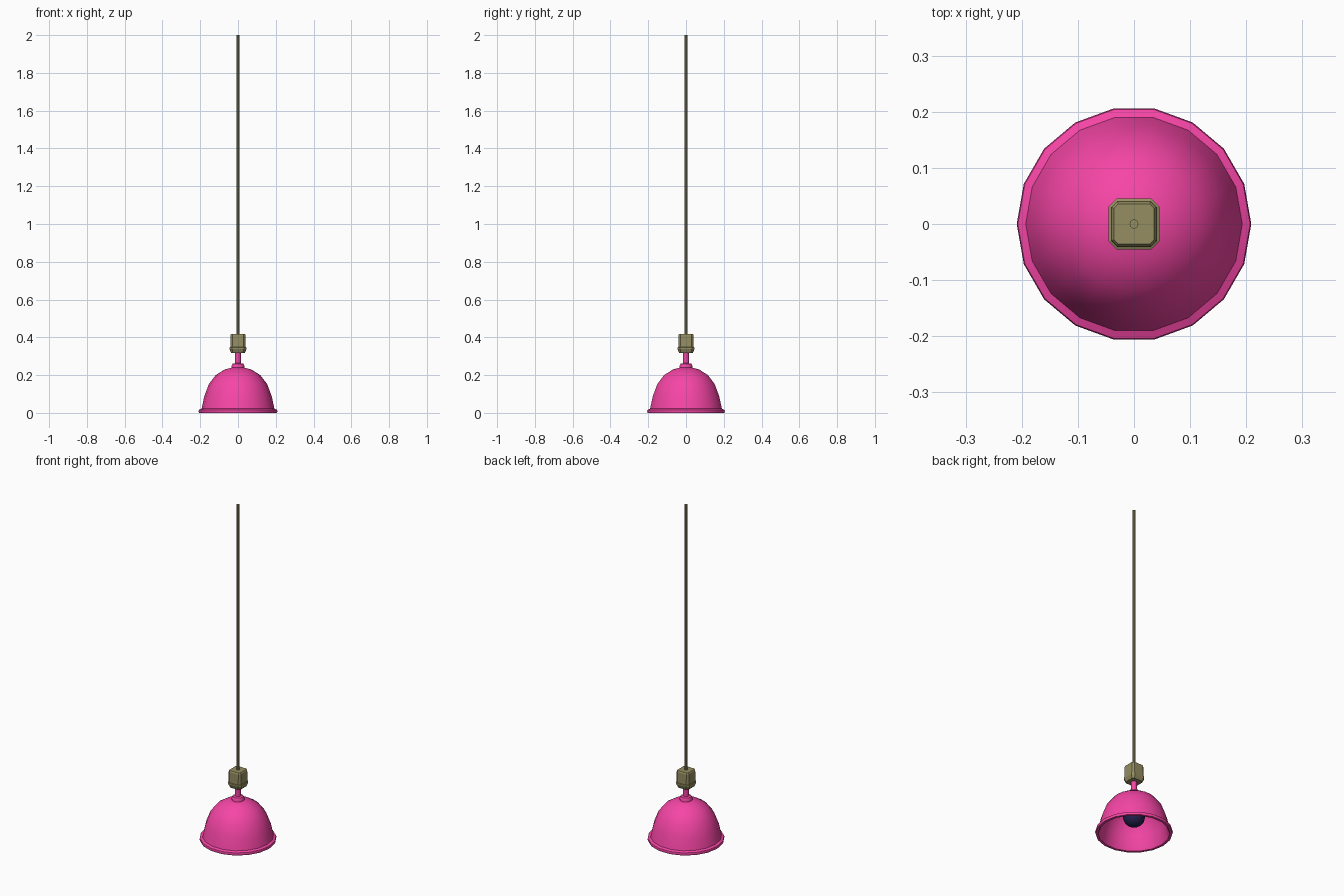
import bpy, bmesh, math

if "Cube" in bpy.data.objects:
    bpy.data.objects.remove(bpy.data.objects["Cube"])

def material(name, rgb):
    m = bpy.data.materials.new(name)
    m.diffuse_color = (*rgb, 1)
    m.use_nodes = True
    m.node_tree.nodes["Principled BSDF"].inputs["Base Color"].default_value = m.diffuse_color
    return m

pink = material("pink", (0.92, 0.06, 0.38))
olive = material("olive", (0.30, 0.27, 0.12))
navy = material("navy", (0.02, 0.015, 0.08))

def finish(name, bm, mat, angle=35):
    bmesh.ops.remove_doubles(bm, verts=bm.verts, dist=1e-5)
    bmesh.ops.recalc_face_normals(bm, faces=bm.faces)
    me = bpy.data.meshes.new(name)
    bm.to_mesh(me)
    bm.free()
    me.materials.append(mat)
    ob = bpy.data.objects.new(name, me)
    bpy.context.collection.objects.link(ob)
    bpy.ops.object.select_all(action='DESELECT')
    ob.select_set(True)
    bpy.context.view_layer.objects.active = ob
    bpy.ops.object.shade_smooth_by_angle(angle=math.radians(angle))
    return ob

def loft(name, rings, mat, cap=True, angle=35):
    bm = bmesh.new()
    loops = [[bm.verts.new(p) for p in ring] for ring in rings]
    n = len(loops[0])
    for a, b in zip(loops, loops[1:]):
        for i in range(n):
            j = (i + 1) % n
            bm.faces.new((a[i], a[j], b[j], b[i]))
    if cap:
        bm.faces.new(loops[0])
        bm.faces.new(loops[-1])
    return finish(name, bm, mat, angle)

def circle(r, z, n):
    return [(r * math.cos(2 * math.pi * i / n), r * math.sin(2 * math.pi * i / n), z)
            for i in range(n)]

def lathe(name, profile, n, mat, cap=True, angle=35):
    return loft(name, [circle(r, z, n) for r, z in profile], mat, cap, angle)

def octagon(h, c, z):
    k = h - c
    return [(h, -k, z), (h, k, z), (k, h, z), (-k, h, z),
            (-h, k, z), (-h, -k, z), (-k, -h, z), (k, -h, z)]

# shade: inner dome, flared rim, outer dome
lathe("shade", [(0.02, 0.232), (0.066, 0.222), (0.112, 0.192), (0.146, 0.147),
                (0.17, 0.085), (0.184, 0.014), (0.192, 0.0), (0.206, 0.0),
                (0.209, 0.009), (0.207, 0.016), (0.193, 0.022), (0.178, 0.09),
                (0.154, 0.153), (0.118, 0.2), (0.07, 0.23), (0.02, 0.243)], 18, pink)

# collar and neck above the shade
lathe("shade_neck", [(0.035, 0.236), (0.035, 0.248), (0.029, 0.26),
                     (0.016, 0.263), (0.016, 0.325)], 12, pink)

# chamfered lamp holder
loft("lamp_holder", [octagon(0.036, 0.01, 0.317), octagon(0.045, 0.014, 0.338),
                     octagon(0.045, 0.014, 0.346), octagon(0.041, 0.011, 0.348),
                     octagon(0.040, 0.010, 0.411), octagon(0.036, 0.008, 0.418)],
     olive, angle=20)

# hanging cord
lathe("cord", [(0.008, 0.41), (0.008, 2.0)], 10, olive)

# bulb with stem reaching into the shade
r, zc = 0.06, 0.105
ball = [(max(r * math.sin(t), 0.001), zc - r * math.cos(t))
        for t in (math.radians(a) for a in range(0, 151, 15))]
lathe("bulb", ball + [(0.024, 0.18), (0.024, 0.236)], 16, navy, angle=60)
